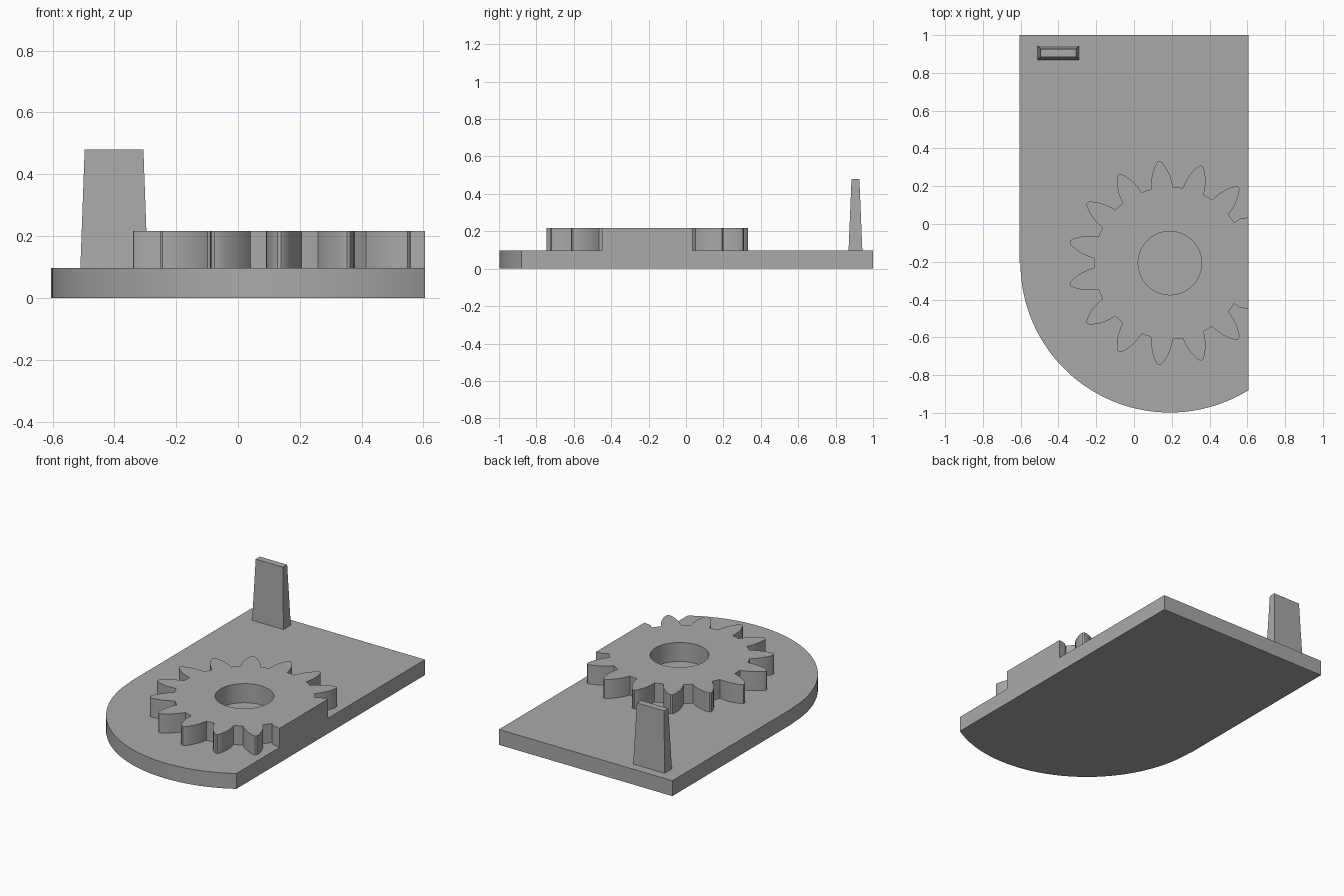
import bpy, bmesh
from math import cos, sin, pi, radians, acos, sqrt

default = bpy.data.objects.get("Cube")
if default:
    bpy.data.objects.remove(default, do_unlink=True)

HUB_X, HUB_Y = 0.19, -0.207      # shared centre of gear and rounded end
RIGHT, LEFT, BACK = 0.605, -0.605, 1.0
PLATE_TOP, GEAR_TOP, POST_TOP = 0.097, 0.217, 0.48
END_RADIUS, ROOT_RADIUS, HOLE_RADIUS = 0.791, 0.403, 0.168

grey = bpy.data.materials.new("plain grey")
grey.use_nodes = True
grey.diffuse_color = (0.4, 0.4, 0.4, 1)
grey.node_tree.nodes["Principled BSDF"].inputs["Base Color"].default_value = grey.diffuse_color


def polar(radius, angle):
    return HUB_X + radius * cos(angle), HUB_Y + radius * sin(angle)


def add_object(name, bm):
    bmesh.ops.recalc_face_normals(bm, faces=bm.faces)
    mesh = bpy.data.meshes.new(name)
    bm.to_mesh(mesh)
    bm.free()
    mesh.materials.append(grey)
    obj = bpy.data.objects.new(name, mesh)
    bpy.context.collection.objects.link(obj)
    bpy.ops.object.select_all(action='DESELECT')
    obj.select_set(True)
    bpy.context.view_layer.objects.active = obj
    bpy.ops.object.shade_smooth_by_angle(angle=radians(25))
    return obj


def extrude_loops(name, loops, bottom, top):
    """Fill outlines (the later ones are holes) and raise them to a slab."""
    bm = bmesh.new()
    edges = []
    for loop in loops:
        verts = [bm.verts.new((x, y, bottom)) for x, y in loop]
        edges += [bm.edges.new((a, b)) for a, b in zip(verts, verts[1:] + verts[:1])]
    if len(loops) == 1:
        bm.faces.new(verts)
    else:
        bmesh.ops.triangle_fill(bm, edges=edges, use_beauty=True, normal=(0, 0, 1))
    raised = bmesh.ops.extrude_face_region(bm, geom=bm.faces[:], use_keep_orig=True)["geom"]
    bmesh.ops.translate(bm, vec=(0, 0, top - bottom),
                        verts=[v for v in raised if isinstance(v, bmesh.types.BMVert)])
    return add_object(name, bm)


# Base plate: square back, round front, trimmed flat on one side
trim = 2 * pi - acos((RIGHT - HUB_X) / END_RADIUS)
arc = [polar(END_RADIUS, pi + (trim - pi) * i / 64) for i in range(65)]
extrude_loops("base_plate", [[(RIGHT, BACK), (LEFT, BACK), (LEFT, HUB_Y)] + arc], 0, PLATE_TOP)

# Gear: curved teeth all round, except where it is trimmed flush with the plate
STEP = 2 * pi / 15
FLANK = [(0.403, 8.2), (0.425, 7.6), (0.455, 6.4), (0.485, 4.9),
         (0.515, 3.0), (0.535, 1.5), (0.541, 0.6)]     # radius, half angle
outline = [(RIGHT, HUB_Y + 0.242), (0.56, HUB_Y + 0.235), polar(ROOT_RADIUS, STEP + radians(8.2))]
for tooth in range(2, 14):
    centre = tooth * STEP
    outline += [polar(r, centre - radians(a)) for r, a in FLANK]
    outline += [polar(r, centre + radians(a)) for r, a in reversed(FLANK)]
    outline.append(polar(ROOT_RADIUS, centre + STEP / 2))
outline[-1] = polar(ROOT_RADIUS, -STEP - radians(8.2))
outline += [(x, 2 * HUB_Y - y) for x, y in reversed(outline[:2])]
hole = [polar(HOLE_RADIUS, 2 * pi * i / 64) for i in range(64)]
extrude_loops("gear", [outline, hole], PLATE_TOP, GEAR_TOP)

# Tapered post at the back corner
bm = bmesh.new()
bmesh.ops.create_cube(bm, size=1)
for v in bm.verts:
    width, depth = (0.19, 0.042) if v.co.z > 0 else (0.218, 0.074)
    v.co = (-0.401 + v.co.x * width, 0.906 + v.co.y * depth,
            POST_TOP if v.co.z > 0 else PLATE_TOP)
add_object("post", bm)
